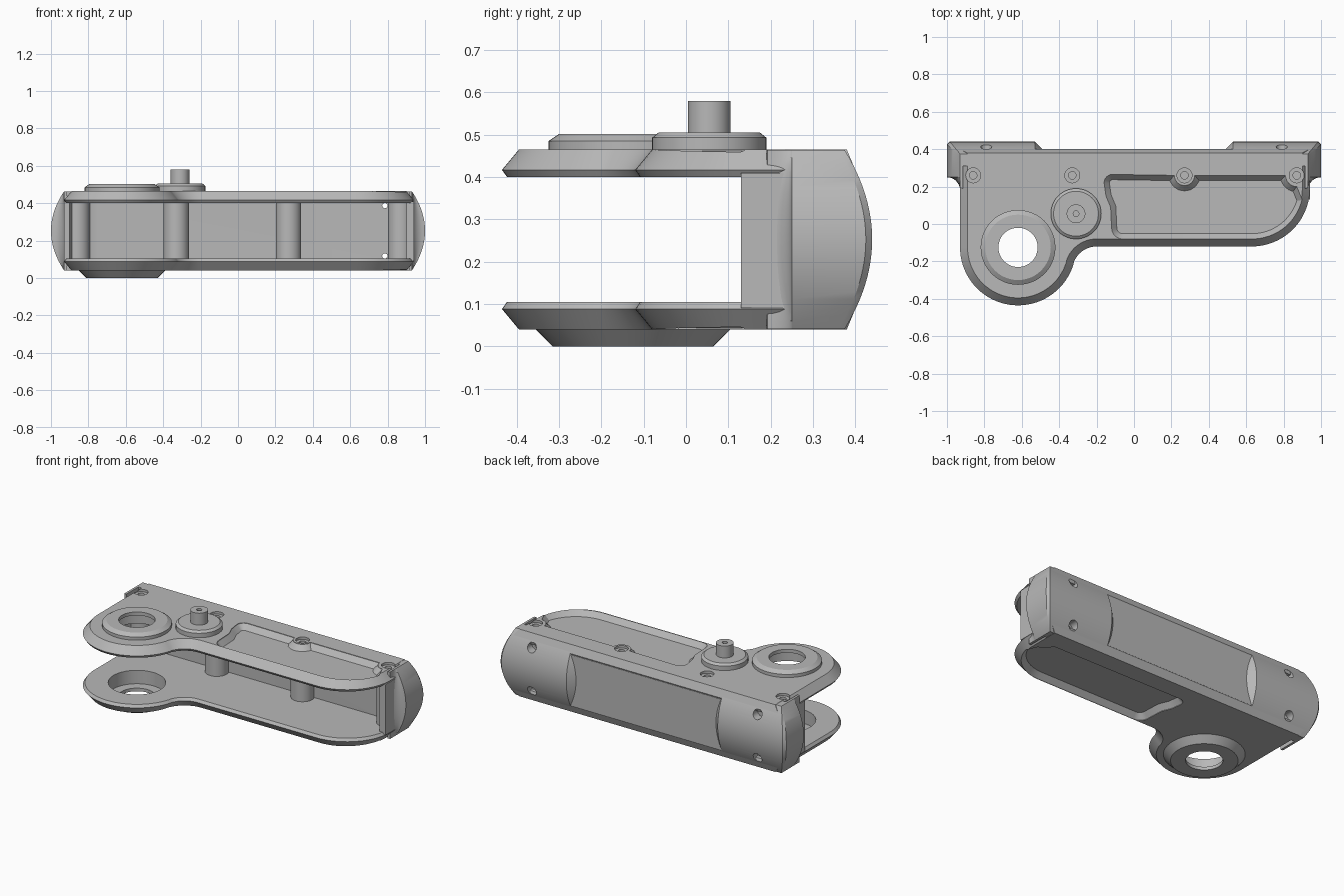
import bpy, bmesh
from math import sin, cos, radians, pi
from mathutils import Vector

if "Cube" in bpy.data.objects:
    bpy.data.objects.remove(bpy.data.objects["Cube"])

grey = bpy.data.materials.new("machined grey")
grey.use_nodes = True
grey.diffuse_color = (0.48, 0.48, 0.48, 1)
grey.node_tree.nodes["Principled BSDF"].inputs["Base Color"].default_value = grey.diffuse_color

MID = 0.2525                    # height of the mirror plane between the plates
BORE = (-0.62, -0.125)
SPINDLE = (-0.31, 0.055)
SCREWS = [(-0.86, 0.26), (-0.33, 0.26), (0.27, 0.26), (0.87, 0.26)]


def arc(cx, cy, r, a0, a1, n=12):
    angles = [radians(a0 + (a1 - a0) * i / n) for i in range(n + 1)]
    return [(cx + r * cos(a), cy + r * sin(a)) for a in angles]


def inset(points, d):
    """Move a counter-clockwise outline inwards."""
    result = []
    for i, p in enumerate(points):
        p = Vector(p)
        a = (p - Vector(points[i - 1])).normalized()
        b = (Vector(points[(i + 1) % len(points)]) - p).normalized()
        n = Vector((-a.y - b.y, a.x + b.x)).normalized()
        k = max(0.5, n.dot(Vector((-a.y, a.x))))
        result.append(tuple(p + n * d / k))
    return result


def level(points, z):
    return [(x, y, z) for x, y in points]


def circle(center, r, z, n=48):
    return level(arc(*center, r, 0, 360, n)[:-1], z)


def flip(rings):
    return [[(x, y, 2 * MID - z) for x, y, z in r] for r in rings]


def loft(name, rings, loop=False):
    """Skin matching rings; close the ends, or join last to first."""
    bm = bmesh.new()
    vs = [[bm.verts.new(p) for p in r] for r in rings]
    pairs = list(zip(vs, vs[1:])) + ([(vs[-1], vs[0])] if loop else [])
    for a, b in pairs:
        for i in range(len(a)):
            j = (i + 1) % len(a)
            bm.faces.new((a[i], a[j], b[j], b[i]))
    if not loop:
        bm.faces.new(vs[0][::-1])
        bm.faces.new(vs[-1])
    bmesh.ops.recalc_face_normals(bm, faces=bm.faces)
    mesh = bpy.data.meshes.new(name)
    bm.to_mesh(mesh)
    bm.free()
    mesh.materials.append(grey)
    ob = bpy.data.objects.new(name, mesh)
    bpy.context.collection.objects.link(ob)
    return ob


def lathe(name, center, profile):
    return loft(name, [circle(center, r, z) for r, z in profile], loop=True)


def cut(ob, cutter_rings):
    """Subtract lofted cutters one by one."""
    bpy.context.view_layer.objects.active = ob
    for rings in cutter_rings:
        tool = loft("cutter", rings)
        mod = ob.modifiers.new("cut", 'BOOLEAN')
        mod.operation, mod.solver, mod.object = 'DIFFERENCE', 'EXACT', tool
        bpy.ops.object.modifier_apply(modifier=mod.name)
        bpy.data.objects.remove(tool)


# Plate outline: round bearing lobe, fillet, straight front, rounded corner
outline = ([(-0.93, 0.40)] + arc(*BORE, 0.31, 180, 343.4, 36)
           + arc(-0.2, -0.25, 0.13, 163.4, 90, 14)[1:]
           + arc(0.63, 0.19, 0.31, -90, 0, 20) + [(0.94, 0.40)])


def plate_ring(d, z):
    return [(x, max(y, 0.40 - d / 2) if y > 0.3 else y, z) for x, y in inset(outline, d)]


plate = [plate_ring(0.012, 0.40), plate_ring(0, 0.417), plate_ring(0.04, 0.465)]

# Lightening pocket with sloped walls
pocket_left = (arc(-0.115, 0.22, 0.045, 90, 180, 6) + [(-0.15, 0.15), (-0.125, 0.09)]
               + arc(-0.06, -0.02, 0.06, 180, 270, 6))
pocket_right = arc(0.63, 0.2, 0.28, -90, -15, 16)
end_notch = arc(*SCREWS[3], 0.06, -90, -180, 6)
mid_notch = arc(*SCREWS[2], 0.055, 0, -180, 8)
pocket_top = pocket_left + pocket_right + end_notch + mid_notch
pocket_plain = pocket_left + pocket_right + end_notch


def pocket(points):
    return [level(inset(points, 0.028), 0.43), level(points, 0.462), level(points, 0.48)]


bore = [circle(BORE, 0.165, 0.38), circle(BORE, 0.165, 0.48)]
screw_cuts = []
for s in SCREWS:
    screw_cuts += [[circle(s, 0.04, 0.45, 24), circle(s, 0.04, 0.48, 24)],
                   [circle(s, 0.02, 0.425, 24), circle(s, 0.02, 0.46, 24)]]

parts = []
top_plate = loft("top_plate", plate)
cut(top_plate, [bore, pocket(pocket_top)] + screw_cuts)
bottom_plate = loft("bottom_plate", flip(plate))
cut(bottom_plate, [flip(bore), flip(pocket(pocket_plain))])
parts += [top_plate, bottom_plate]

# Bearing housings, stepped inside
parts.append(lathe("top_bearing_ring", BORE, [
    (0.105, 0.48), (0.105, 0.502), (0.175, 0.502), (0.2, 0.485),
    (0.2, 0.455), (0.165, 0.455), (0.165, 0.48)]))
parts.append(lathe("bottom_bearing_ring", BORE, [
    (0.105, 0), (0.19, 0), (0.23, 0.04), (0.23, 0.05),
    (0.165, 0.05), (0.165, 0.02), (0.105, 0.02)]))

# Drive spindle on its flange, with a blind centre hole
parts.append(lathe("spindle", SPINDLE, [
    (0.015, 0.45), (0.015, 0.58), (0.05, 0.58), (0.05, 0.505), (0.12, 0.505),
    (0.135, 0.493), (0.135, 0.45)]))

# Back wall with side returns and screw bosses
wall = (arc(-0.75, 0.14, 0.15, 180, 90, 10)
        + [(0.84, 0.29)] + arc(0.84, 0.23, 0.06, 90, 0, 6)
        + [(0.90, 0.13), (0.94, 0.13), (0.94, 0.40), (-0.93, 0.40), (-0.93, 0.14)])
back_wall = loft("back_wall", [level(wall, 0.09), level(wall, 0.41)])
parts.append(back_wall)
for i, s in enumerate(SCREWS):
    parts.append(loft(f"screw_boss_{i + 1}", [circle(s, 0.068, 0.09, 32), circle(s, 0.068, 0.41, 32)]))

# Barrel-shaped corner caps, made for +x and mirrored
cap_outline = ([(0.915, 0.19)] + arc(1.0, 0.18, 0.07, 170, 90, 6)
               + [(1.0, 0.425), (0.985, 0.44), (0.53, 0.44), (0.48, 0.39),
                  (0.48, 0.31), (0.915, 0.31)])


def cap_ring(t, side):
    bulge = t * t
    ring = []
    for x, y in cap_outline:
        x2 = 0.93 + (x - 0.93) * (1 - bulge) if x > 0.93 else x
        y2 = y - 0.065 * bulge if y > 0.38 else y
        ring.append((side * x2, y2, MID + 0.2115 * t))
    return ring


def drill(x, z, r, y0, y1):
    return [[(x + r * cos(i * pi / 12), y, z + r * sin(i * pi / 12)) for i in range(24)]
            for y in (y0, y1)]


for side, name in ((1, "left_cap"), (-1, "right_cap")):
    cap = loft(name, [cap_ring(i / 12, side) for i in range(-12, 13)])
    heads = [drill(side * 0.79, z, 0.03, 0.37, 0.5) for z in (0.115, 0.39)]
    cut(cap, heads)
    cut(back_wall, heads)
    if side > 0:
        for ob in (cap, back_wall):
            cut(ob, [drill(0.785, z, 0.014, 0.2, 0.5) for z in (0.118, 0.387)])
    parts.append(cap)

# Smooth rounds, crisp edges
bpy.ops.object.select_all(action='DESELECT')
for ob in parts:
    ob.select_set(True)
bpy.context.view_layer.objects.active = parts[0]
bpy.ops.object.shade_smooth_by_angle(angle=radians(25))
bpy.ops.object.select_all(action='DESELECT')
